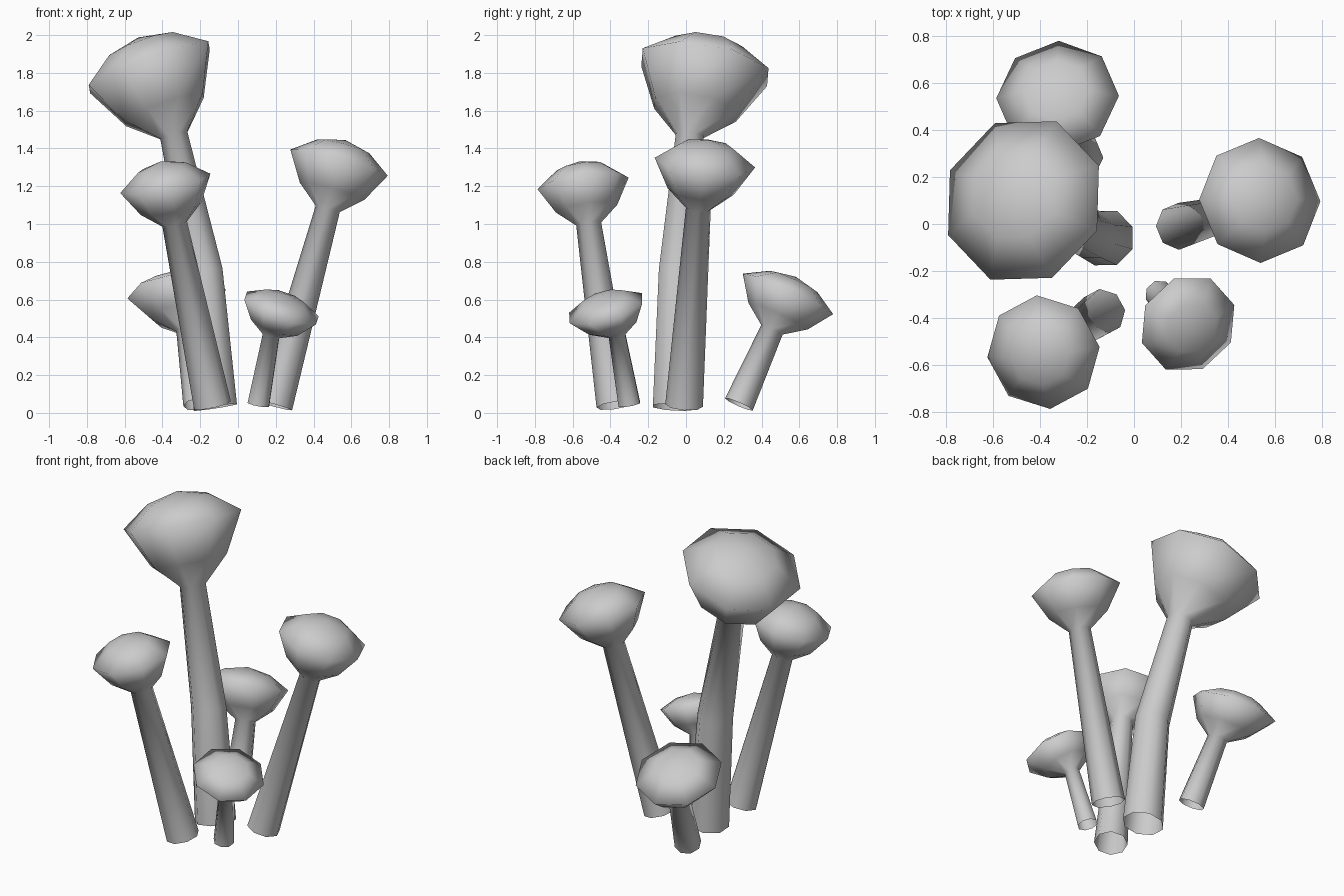
import bpy, bmesh, math
from mathutils import Vector

if "Cube" in bpy.data.objects:
    bpy.data.objects.remove(bpy.data.objects["Cube"])

SIDES = 8
grey = bpy.data.materials.new("pale_grey")
grey.use_nodes = True
COLOUR = (0.6, 0.6, 0.6, 1)
grey.diffuse_color = COLOUR
grey.node_tree.nodes["Principled BSDF"].inputs["Base Color"].default_value = COLOUR


def ring(bm, centre, normal, radius, turn):
    """Octagon of vertices facing along normal."""
    tilt = Vector((0, 0, 1)).rotation_difference(normal)
    verts = []
    for i in range(SIDES):
        a = math.radians(turn) + math.tau * i / SIDES
        offset = Vector((math.cos(a), math.sin(a), 0)) * radius
        verts.append(bm.verts.new(centre + tilt @ offset))
    return verts


def mushroom(name, stem, rim, rim_radius, slope, dome, turn):
    """stem: (centre, radius) from foot to neck; slope: rise of the rim along x and y."""
    bm = bmesh.new()
    face_up = Vector((-slope[0], -slope[1], 1)).normalized()
    rim = Vector(rim)
    points = [Vector(p) for p, r in stem]
    axis = (points[-1] - points[0]).normalized()
    neck, neck_radius = points[-1], stem[-1][1]
    rings = []

    # Stem, open at the foot
    for p, (_, r) in zip(points[:-1], stem):
        rings.append(ring(bm, p, axis, r, turn))
    rings.append(ring(bm, neck, (axis + face_up).normalized(), neck_radius, turn))

    # Flared underside, rim and dome
    rings.append(ring(bm, neck.lerp(rim, 0.38), face_up,
                      neck_radius + (rim_radius - neck_radius) * 0.55, turn))
    rings.append(ring(bm, rim, face_up, rim_radius, turn))
    rings.append(ring(bm, rim + face_up * dome * 0.72, face_up, rim_radius * 0.53, turn))
    for low, high in zip(rings, rings[1:]):
        for i in range(SIDES):
            j = (i + 1) % SIDES
            bm.faces.new((low[i], low[j], high[j], high[i]))
    tip = bm.verts.new(rim + face_up * dome)
    for i in range(SIDES):
        bm.faces.new((rings[-1][i], rings[-1][(i + 1) % SIDES], tip))
    for f in bm.faces:
        f.smooth = True

    mesh = bpy.data.meshes.new(name)
    bm.to_mesh(mesh)
    bm.free()
    mesh.materials.append(grey)
    bpy.context.collection.objects.link(bpy.data.objects.new(name, mesh))


mushroom("tall_mushroom",
         [((-0.12, -0.06, 0.03), 0.125), ((-0.18, -0.045, 0.75), 0.107),
          ((-0.34, 0.02, 1.47), 0.08)],
         (-0.47, 0.1, 1.83), 0.365, (0.37, -0.17), 0.17, 22.5)
mushroom("front_right_mushroom",
         [((-0.135, -0.375, 0.04), 0.1), ((-0.335, -0.515, 1.0), 0.067)],
         (-0.385, -0.545, 1.215), 0.245, (0.2, 0.15), 0.12, 6)
mushroom("left_mushroom",
         [((0.19, -0.01, 0.04), 0.1), ((0.475, 0.065, 1.08), 0.066)],
         (0.535, 0.1, 1.325), 0.267, (-0.27, -0.1), 0.125, 0)
mushroom("small_front_mushroom",
         [((0.108, -0.3, 0.045), 0.062), ((0.175, -0.365, 0.41), 0.048)],
         (0.23, -0.425, 0.555), 0.217, (-0.35, 0.3), 0.08, 20)
mushroom("back_mushroom",
         [((-0.21, 0.28, 0.045), 0.08), ((-0.265, 0.455, 0.44), 0.062)],
         (-0.325, 0.54, 0.63), 0.262, (0.1, -0.45), 0.1, 0)
